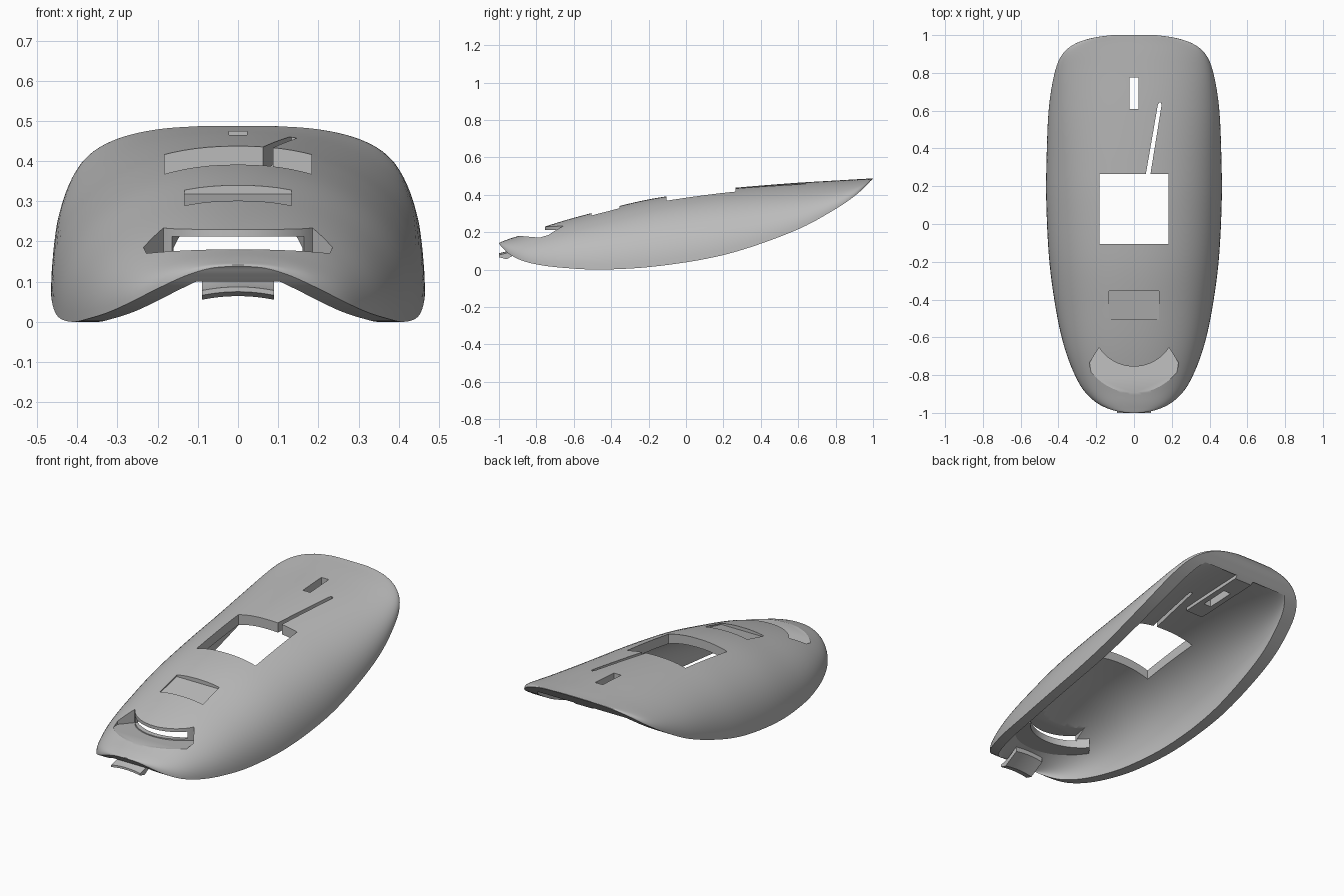
import bpy, bmesh, math

if "Cube" in bpy.data.objects:
    bpy.data.objects.remove(bpy.data.objects["Cube"], do_unlink=True)

grey = bpy.data.materials.new("plain grey")
grey.use_nodes = True
COLOUR = (0.5, 0.5, 0.5, 1)
grey.diffuse_color = COLOUR
grey.node_tree.nodes["Principled BSDF"].inputs["Base Color"].default_value = COLOUR

FULLNESS = 2 / 2.2   # exponent of the rounded cross-section

# Stations along the body: y, half width, crown height, rim height
STATIONS = [
    (-1.0, 0.02, 0.142, 0.138), (-0.995, 0.07, 0.145, 0.133), (-0.98, 0.13, 0.151, 0.115),
    (-0.945, 0.2, 0.164, 0.083), (-0.88, 0.267, 0.185, 0.049), (-0.78, 0.322, 0.221, 0.024),
    (-0.64, 0.372, 0.265, 0.008), (-0.46, 0.412, 0.313, 0.0), (-0.2, 0.448, 0.375, 0.013),
    (0.1, 0.464, 0.42, 0.056), (0.34, 0.463, 0.444, 0.118), (0.61, 0.451, 0.465, 0.22),
    (0.8, 0.42, 0.476, 0.324), (0.9, 0.378, 0.482, 0.392), (0.955, 0.31, 0.485, 0.441),
    (0.985, 0.22, 0.487, 0.472), (1.0, 0.12, 0.488, 0.485)]


def spline(points, steps):
    """Catmull-Rom curve through points of any dimension."""
    out = []
    for i in range(len(points) - 1):
        a, b = points[max(i - 1, 0)], points[i]
        c, d = points[i + 1], points[min(i + 2, len(points) - 1)]
        for s in range(steps):
            t = s / steps
            out.append([q + t / 2 * (r - p + t * (2 * p - 5 * q + 4 * r - u
                        + t * (3 * (q - r) + u - p)))
                        for p, q, r, u in zip(a, b, c, d)])
    return out + [list(points[-1])]


def skin(name, sections):
    """Closed solid through matching outlines."""
    bm = bmesh.new()
    rings = [[bm.verts.new(p) for p in section] for section in sections]
    n = len(rings[0])
    for r, q in zip(rings, rings[1:]):
        for k in range(n):
            j = (k + 1) % n
            bm.faces.new((r[k], r[j], q[j], q[k]))
    bm.faces.new(rings[0])
    bm.faces.new(rings[-1])
    bmesh.ops.recalc_face_normals(bm, faces=bm.faces)
    mesh = bpy.data.meshes.new(name)
    bm.to_mesh(mesh)
    bm.free()
    mesh.materials.append(grey)
    obj = bpy.data.objects.new(name, mesh)
    bpy.context.collection.objects.link(obj)
    return obj


def loft(name, rows, skirt=0, arc=48):
    """Skin arched sections; an optional skirt drops straight below the rim."""
    sections = []
    for y, w, top, rim in rows:
        ring = []
        for k in range(arc + 1):
            a = math.pi * k / arc
            c, s = math.cos(a), max(math.sin(a), 0)
            x = math.copysign(abs(c) ** FULLNESS, c) * w
            ring.append((x, y, rim + (top - rim) * (s ** FULLNESS if s > 1e-6 else 0)))
        if skirt:
            ring = [(w, y, rim - skirt)] + ring + [(-w, y, rim - skirt)]
        sections.append(ring)
    return skin(name, sections)


def upright(name, outline, bottom, top):
    """Plan outline raised between two height rules."""
    return skin(name, [[(x, y, height(y)) for x, y in outline] for height in (bottom, top)])


def across(name, half, profile, arch=0, steps=1):
    """Side profile extruded across the body, optionally arched in the middle."""
    spots = [2 * k / steps - 1 for k in range(steps + 1)]
    return skin(name, [[(half * u, y, z + arch * (1 - u * u)) for y, z in profile] for u in spots])


def box(x, y0, y1):
    return [(-x, y0), (x, y0), (x, y1), (-x, y1)]


def combine(obj, tool):
    mod = obj.modifiers.new("combine", "BOOLEAN")
    mod.operation, mod.solver, mod.object = "DIFFERENCE", "EXACT", tool
    bpy.context.view_layer.objects.active = obj
    bpy.ops.object.modifier_apply(modifier=mod.name)
    bpy.data.objects.remove(tool, do_unlink=True)


def crescent(radius, cy, flare):
    """Curved opening outline: rear arc, then flared ends running forward."""
    spread = math.radians(57)
    arc = [(radius * math.sin(a), cy - radius * math.cos(a))
           for a in (spread * (k / 10 - 1) for k in range(21))]
    x, y = arc[-1]
    return arc + [(x + flare, y - 0.08), (0.2, -0.97), (-0.2, -0.97), (-x - flare, y - 0.08)]


def sill(y):
    return 0.18 - 0.09 * (y + 0.89)


def ground(y):
    return -0.2


def sky(y):
    return 0.8


# Outer body and the hollow inside it, with walls thickening to the rear
rows = spline(STATIONS, 6)
shell = loft("top_shell", rows)
inner = []
for y, w, top, rim in rows:
    rear = max(y, 0)
    half, crown = w - 0.06 - 0.025 * rear, top - 0.05 - 0.015 * rear
    if crown > rim + 0.003 and half > 0.04:
        inner.append((y, half, crown, rim))
hollow = loft("hollow", inner, skirt=0.06)

# Solid pieces kept inside the hollow: front opening surround and rear rib
combine(hollow, upright("opening_surround", crescent(0.245, -0.48, 0.06),
                        lambda y: sill(y) - 0.03, lambda y: 0.4))
combine(hollow, across("rear_rib", 0.055, [(0.5, 0.38), (0.95, 0.4), (0.95, 0.6), (0.5, 0.6)]))
combine(shell, hollow)

# Openings through the shell
combine(shell, upright("window_cutter", box(0.183, -0.105, 0.265), ground, sky))
combine(shell, upright("slot_cutter", box(0.023, 0.61, 0.775), ground, sky))
combine(shell, upright("slit_cutter", [(0.055, 0.22), (0.08, 0.22), (0.146, 0.63),
                                       (0.142, 0.642), (0.133, 0.642), (0.126, 0.63)], ground, sky))

# Shallow recess with a sloping floor
combine(shell, across("recess_cutter", 0.133,
                      [(-0.505, 0.283), (-0.355, 0.318), (-0.355, 0.5), (-0.505, 0.5)]))

# Crescent opening and the tapering gap behind it
combine(shell, upright("crescent_cutter", crescent(0.221, -0.534, 0.05), sill, sky))
gap = [(-0.18, -0.77), (0.18, -0.77), (0.145, -0.58), (-0.145, -0.58)]
combine(shell, upright("gap_cutter", gap, lambda y: 0.173, lambda y: 0.212))

# Front latch tab under the nose
tab = across("front_tab", 0.09, [(-1, 0.078), (-1, 0.066), (-0.96, 0.055),
                                 (-0.87, 0.105), (-0.87, 0.135), (-0.94, 0.093)],
             arch=0.009, steps=10)

for obj in (shell, tab):
    bpy.ops.object.select_all(action="DESELECT")
    obj.select_set(True)
    bpy.context.view_layer.objects.active = obj
    bpy.ops.object.shade_smooth_by_angle(angle=math.radians(25))
